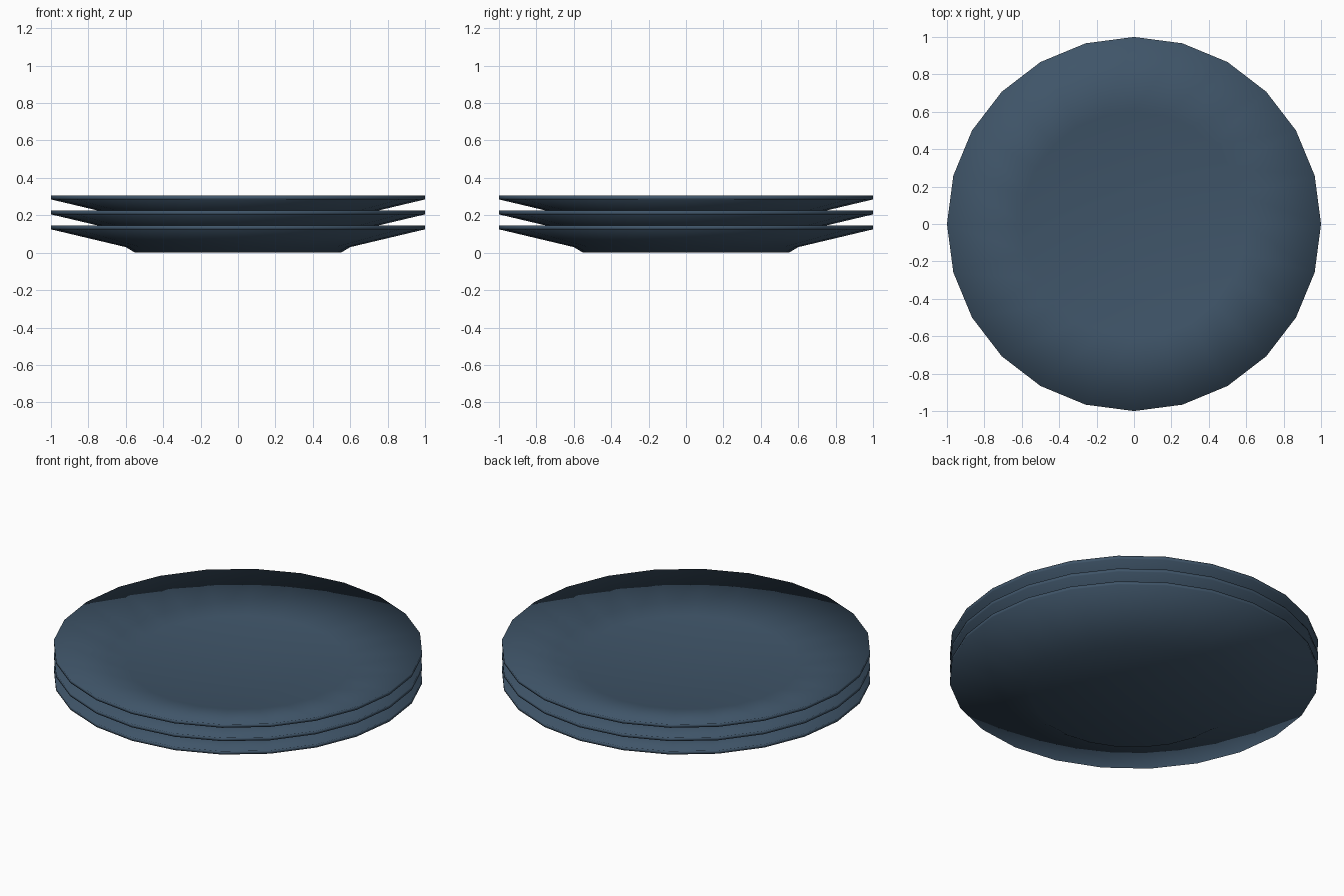
import bpy, bmesh
from math import cos, sin, tau

cube = bpy.data.objects.get("Cube")
if cube:
    bpy.data.objects.remove(cube, do_unlink=True)

SIDES = 24
STEP = 0.08

# Slate blue glaze
glaze = bpy.data.materials.new("slate_blue_glaze")
glaze.use_nodes = True
color = (0.05, 0.09, 0.14, 1)
glaze.diffuse_color = color
glaze.node_tree.nodes["Principled BSDF"].inputs["Base Color"].default_value = color

# Plate section as (radius, height): foot, underside, rim, dished inside
profile = [(0.55, 0), (0.6, 0.03), (1, 0.125), (1, 0.145), (0.6, 0.05)]
FLOOR = 0.045


def plate_mesh():
    bm = bmesh.new()
    rings = [[bm.verts.new((r * cos(tau * i / SIDES), r * sin(tau * i / SIDES), z))
              for i in range(SIDES)] for r, z in profile]
    base = bm.verts.new((0, 0, 0))
    floor = bm.verts.new((0, 0, FLOOR))
    for i in range(SIDES):
        j = (i + 1) % SIDES
        for low, high in zip(rings, rings[1:]):
            bm.faces.new((low[i], low[j], high[j], high[i]))
        bm.faces.new((base, rings[0][j], rings[0][i]))
        bm.faces.new((floor, rings[-1][i], rings[-1][j]))
    bmesh.ops.recalc_face_normals(bm, faces=bm.faces)
    for face in bm.faces:
        face.smooth = True
    mesh = bpy.data.meshes.new("plate")
    bm.to_mesh(mesh)
    bm.free()
    mesh.materials.append(glaze)
    return mesh


# Stack of three plates sharing one mesh
mesh = plate_mesh()
for level, name in enumerate(("bottom_plate", "middle_plate", "top_plate")):
    plate = bpy.data.objects.new(name, mesh)
    plate.location.z = level * STEP
    bpy.context.collection.objects.link(plate)
